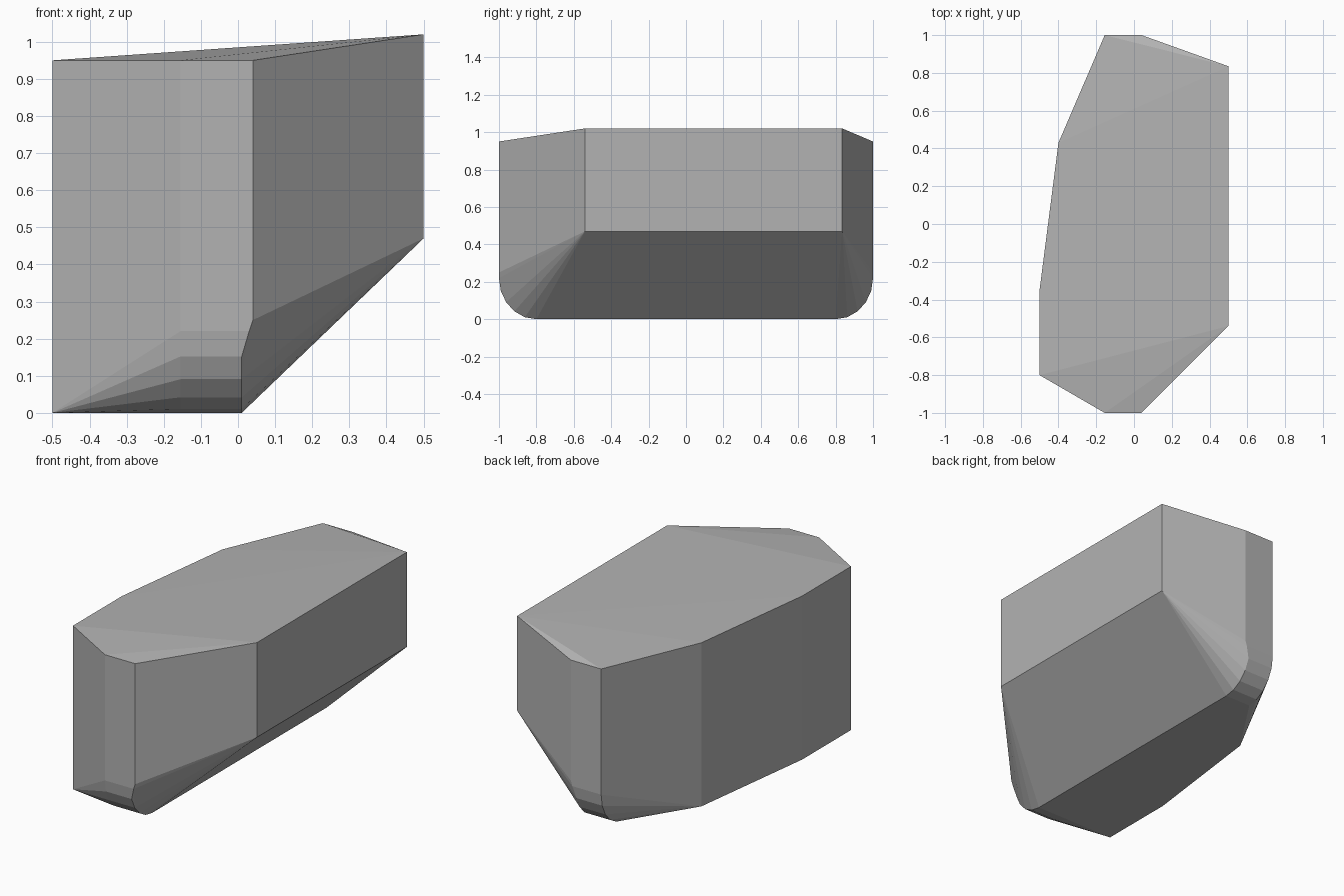
import bpy, bmesh, math

if "Cube" in bpy.data.objects:
    bpy.data.objects.remove(bpy.data.objects["Cube"])

mat = bpy.data.materials.new("plain grey")
mat.diffuse_color = (0.45, 0.45, 0.45, 1)
mat.use_nodes = True
mat.node_tree.nodes["Principled BSDF"].inputs["Base Color"].default_value = mat.diffuse_color

TOP, TOP_RIGHT = 0.95, 1.02
pts = []

# left side: vertical edges from the ground to the top
for x, y in ((-0.5, -0.8), (-0.5, -0.35), (-0.4, 0.43)):
    pts += [(x, y, 0), (x, y, TOP)]

# right side: raised vertical edges over the sloping underside
for y in (-0.54, 0.835):
    pts += [(0.5, y, 0.47), (0.5, y, TOP_RIGHT)]

# front and back ends: mirrored, with rounded lower edges
for side in (-1, 1):
    pts += [(-0.155, side, TOP), (0.04, side, TOP), (0.04, side, 0.25)]
    for i in range(6):
        a = math.radians(18 * i)
        y = side * (0.8 + 0.2 * math.cos(a))
        z = 0.22 * (1 - math.sin(a))
        pts += [(-0.155, y, z), (0.03 if i == 0 else 0.01, y, z)]

# wrap the corner points in a convex block
bm = bmesh.new()
for p in pts:
    bm.verts.new(p)
res = bmesh.ops.convex_hull(bm, input=bm.verts[:])
loose = [v for v in bm.verts if not v.link_faces]
bmesh.ops.delete(bm, geom=loose, context='VERTS')
bmesh.ops.dissolve_limit(bm, angle_limit=math.radians(0.3),
                         verts=bm.verts[:], edges=bm.edges[:])
bmesh.ops.recalc_face_normals(bm, faces=bm.faces[:])

mesh = bpy.data.meshes.new("faceted_block")
bm.to_mesh(mesh)
bm.free()
mesh.materials.append(mat)
block = bpy.data.objects.new("faceted_block", mesh)
bpy.context.collection.objects.link(block)
